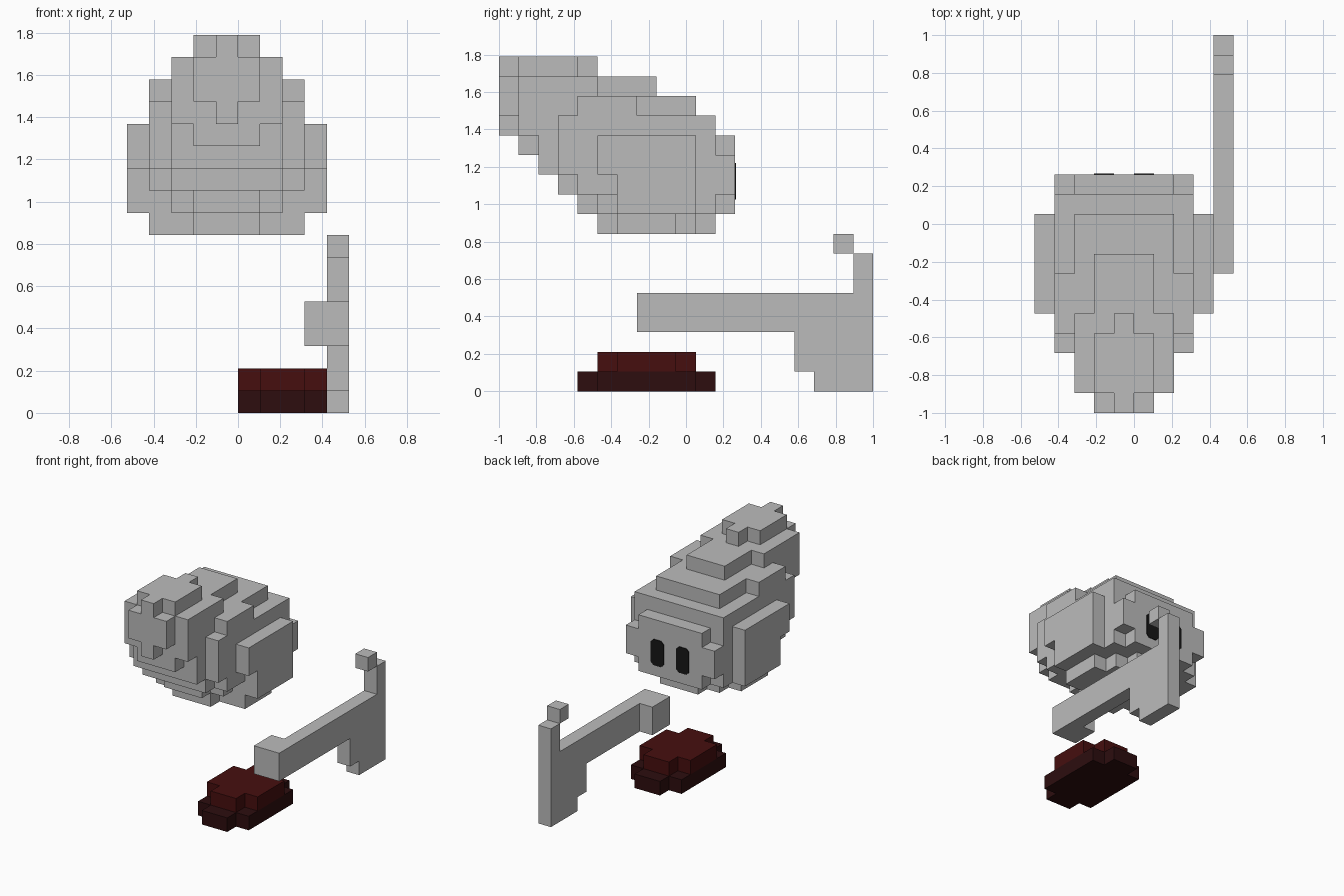
import bpy, bmesh
from mathutils import Vector

U = 2 / 19                      # size of one block
ORIGIN = Vector((-5, -9.5, 0))  # grid corner, in blocks

cube = bpy.data.objects.get("Cube")
if cube:
    bpy.data.objects.remove(cube, do_unlink=True)


def material(name, rgb):
    m = bpy.data.materials.new(name)
    m.use_nodes = True
    m.diffuse_color = (*rgb, 1)
    m.node_tree.nodes["Principled BSDF"].inputs["Base Color"].default_value = (*rgb, 1)
    return m


grey = material("light grey", (0.5, 0.5, 0.5))
red = material("dark red", (0.061, 0.0045, 0.0045))
maroon = material("deep maroon", (0.026, 0.004, 0.0045))
black = material("near black", (0.008, 0.008, 0.008))


def finish(name, bm, mat):
    mesh = bpy.data.meshes.new(name)
    bm.to_mesh(mesh)
    bm.free()
    mesh.materials.append(mat)
    obj = bpy.data.objects.new(name, mesh)
    bpy.context.collection.objects.link(obj)
    return obj


def block_part(name, boxes, mat):
    """Merge boxes (x0, x1, y0, y1, z0, z1 in blocks) into one outer skin."""
    cells = {(x, y, z) for x0, x1, y0, y1, z0, z1 in boxes
             for x in range(x0, x1) for y in range(y0, y1) for z in range(z0, z1)}
    bm = bmesh.new()
    for c in cells:
        for axis in range(3):
            for side in (0, 1):
                near = list(c)
                near[axis] += 2 * side - 1
                if tuple(near) in cells:
                    continue
                ring = []
                for p, q in ((0, 0), (1, 0), (1, 1), (0, 1)):
                    v = Vector(c)
                    v[axis] += side
                    v[(axis + 1) % 3] += p
                    v[(axis + 2) % 3] += q
                    ring.append(bm.verts.new((v + ORIGIN) * U))
                bm.faces.new(ring if side else ring[::-1])
    bmesh.ops.remove_doubles(bm, verts=bm.verts, dist=U / 100)
    bmesh.ops.dissolve_limit(bm, angle_limit=0.02, verts=bm.verts, edges=bm.edges)
    return finish(name, bm, mat)


# Rounded stepped body, from the front crest to the back face plate
block_part("body", [
    # front cross and top crest
    (4, 5, 0, 5, 16, 17), (3, 6, 1, 4, 16, 17),
    (4, 5, 0, 1, 13, 17), (3, 6, 0, 1, 14, 16),
    # front steps, widening toward the back
    (3, 6, 1, 2, 12, 16), (2, 7, 1, 5, 13, 16),
    (2, 7, 2, 5, 11, 16), (2, 7, 3, 5, 10, 16),
    (3, 6, 4, 8, 9, 16), (2, 7, 5, 10, 9, 15),
    # wide middle
    (1, 8, 3, 4, 11, 14), (1, 8, 4, 7, 10, 15),
    (1, 8, 6, 11, 9, 14),
    # underside
    (3, 6, 5, 11, 8, 9), (2, 7, 6, 10, 8, 9), (1, 8, 6, 9, 8, 9),
    # side pads
    (0, 9, 5, 10, 11, 13), (0, 9, 6, 10, 9, 13),
    # back face plate
    (2, 7, 11, 12, 9, 13), (1, 8, 11, 12, 10, 12),
], grey)

# Arm with a tall end, a stepped foot and a loose tip block
block_part("arm", [
    (9, 10, 7, 19, 3, 5), (8, 9, 7, 9, 3, 5),
    (9, 10, 18, 19, 5, 7), (9, 10, 15, 19, 1, 3), (9, 10, 16, 19, 0, 1),
], grey)
block_part("arm_tip", [(9, 10, 17, 18, 7, 8)], grey)

# Foot: lower sole and smaller upper
block_part("foot_sole", [(6, 8, 4, 11, 0, 1), (5, 9, 5, 10, 0, 1)], maroon)
block_part("foot_upper", [(6, 8, 5, 10, 1, 2), (5, 9, 6, 9, 1, 2)], red)

# Eyes: thin plates with clipped corners on the back face
for name, x in (("eye_left", 5), ("eye_right", 3)):
    low, high, cut = 9.75, 11.6, 0.2
    outline = [(cut, low), (1 - cut, low), (1, low + cut), (1, high - cut),
               (1 - cut, high), (cut, high), (0, high - cut), (0, low + cut)]
    bm = bmesh.new()
    face = bm.faces.new([bm.verts.new((Vector((x + a, 12, z)) + ORIGIN) * U)
                         for a, z in outline])
    new = bmesh.ops.extrude_face_region(bm, geom=[face])["geom"]
    bmesh.ops.translate(bm, vec=(0, 0.005, 0),
                        verts=[g for g in new if isinstance(g, bmesh.types.BMVert)])
    bmesh.ops.recalc_face_normals(bm, faces=bm.faces)
    finish(name, bm, black)
